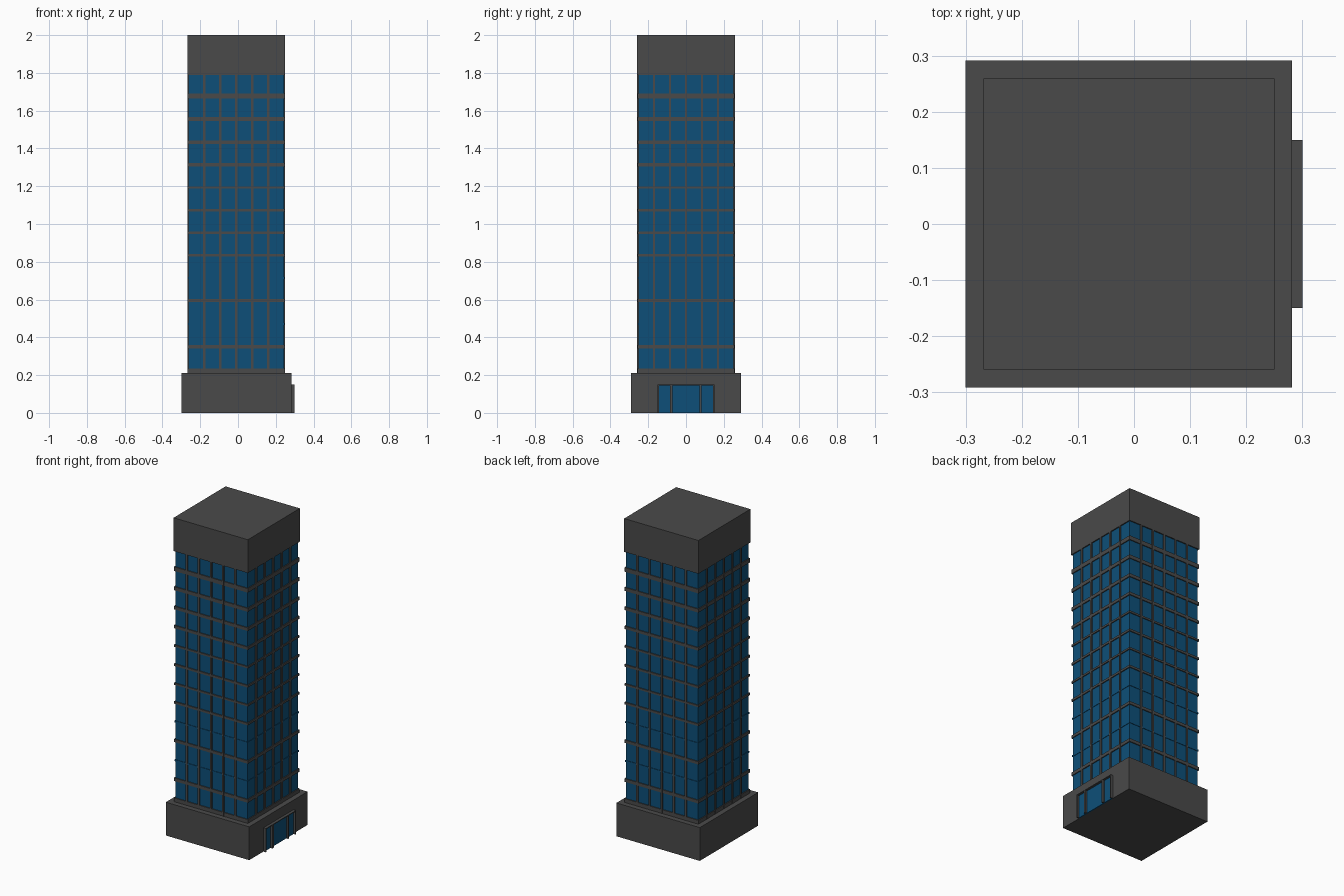
import bpy

if "Cube" in bpy.data.objects:
    bpy.data.objects.remove(bpy.data.objects["Cube"])

def material(name, rgb):
    m = bpy.data.materials.new(name)
    m.diffuse_color = (*rgb, 1)
    m.use_nodes = True
    m.node_tree.nodes["Principled BSDF"].inputs["Base Color"].default_value = m.diffuse_color
    return m

grey = material("dark grey", (0.068, 0.068, 0.068))
blue = material("window blue", (0.004, 0.078, 0.19))

def box(name, x, y, z, mat):
    """Box from (min, max) ranges on each axis."""
    bpy.ops.mesh.primitive_cube_add(size=1, location=[sum(r) / 2 for r in (x, y, z)])
    o = bpy.context.object
    o.name = name
    o.scale = [r[1] - r[0] for r in (x, y, z)]
    bpy.ops.object.transform_apply(location=False, rotation=False, scale=True)
    o.data.materials.append(mat)
    return o

CX, HALF, GLASS = -0.009, 0.259, 0.252   # tower centre and half widths

def square(name, half, z0, z1, mat):
    return box(name, (CX - half, CX + half), (-half, half), (z0, z1), mat)

# Main masses
square("base", 0.291, 0, 0.21, grey)
square("roof_block", HALF, 1.79, 2.0, grey)
square("glass_core", GLASS, 0.21, 1.79, blue)

# Floor bands: centre height and thickness; two are flush with the glass colour
for i, (z, t) in enumerate([(0.222, 0.024), (0.35, 0.02), (0.595, 0.018),
                            (0.835, 0.014), (0.953, 0.012), (1.073, 0.014),
                            (1.193, 0.012), (1.313, 0.018), (1.433, 0.02),
                            (1.555, 0.022), (1.678, 0.026)]):
    square(f"floor_band_{i}", HALF - 0.001, z - t / 2, z + t / 2, grey)
for z in (0.47, 0.715):
    square("flush_band", HALF - 0.004, z - 0.005, z + 0.005, blue)

# Vertical mullions: each bar runs through the tower and shows on both sides
for i in range(-2, 3):
    p, w = i * 0.0848, 0.006
    box("mullion_front_back", (CX + p - w, CX + p + w), (-HALF, HALF), (0.21, 1.79), grey)
    box("mullion_sides", (CX - HALF, CX + HALF), (p - w, p + w), (0.21, 1.79), grey)

# Entrance on the right side: recessed glass with a projecting frame
box("entrance_glass", (0.28, 0.287), (-0.148, 0.148), (0, 0.148), blue)
for y0, y1 in ((-0.15, -0.144), (-0.086, -0.072), (0.072, 0.082), (0.144, 0.15)):
    box("entrance_post", (0.28, 0.30), (y0, y1), (0, 0.15), grey)
box("entrance_lintel", (0.28, 0.30), (-0.15, 0.15), (0.145, 0.15), grey)
